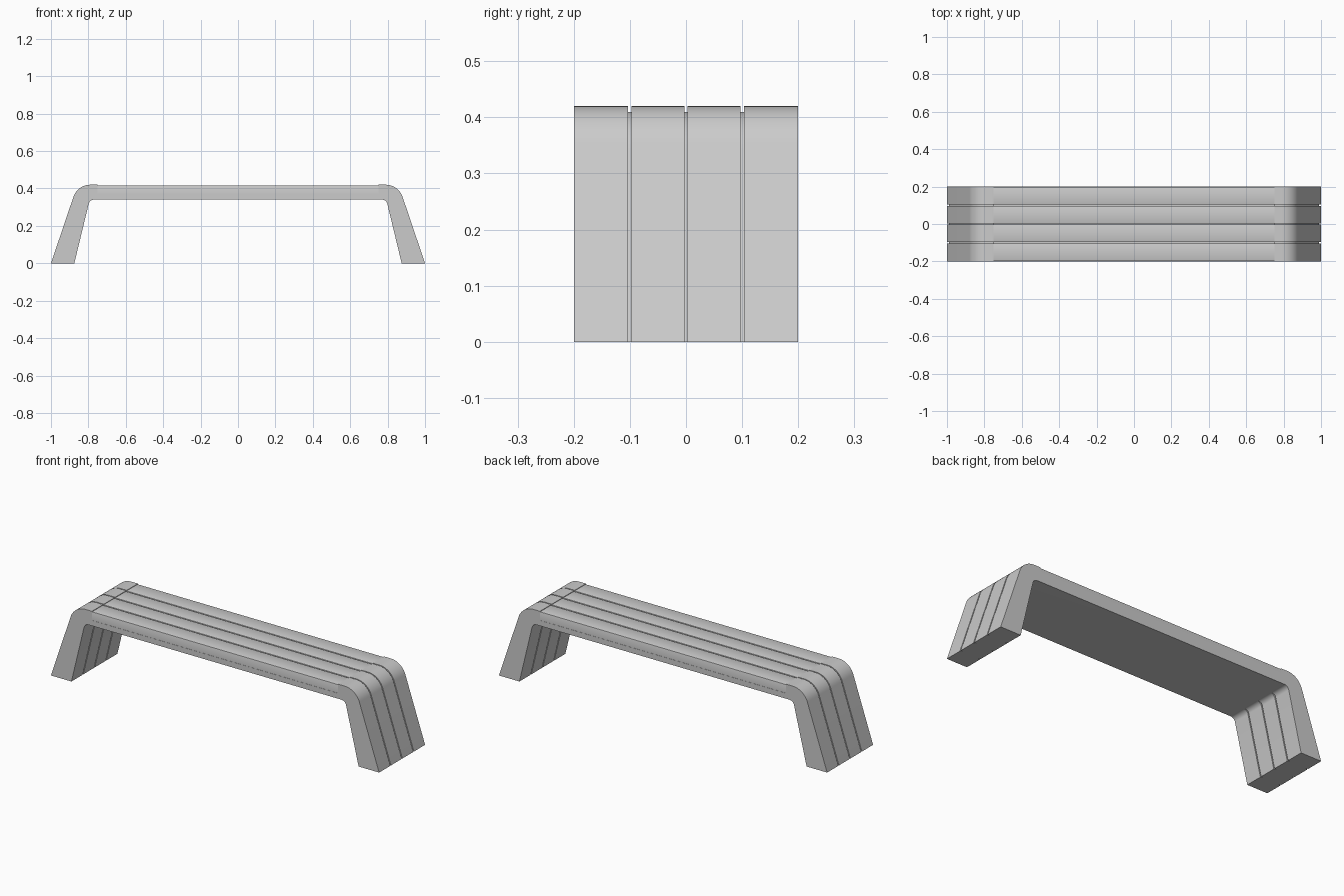
import bpy, bmesh, math
from mathutils import Vector

if "Cube" in bpy.data.objects:
    bpy.data.objects.remove(bpy.data.objects["Cube"])

HALF_W = 0.2
GROOVES = (-0.1, 0.0, 0.1)
GAP = 0.003          # half width of a groove
SEAT_X = 0.75        # half length of the slats


def fillet(a, corner, b, t, n):
    """Circular arc replacing a corner, t = tangent length."""
    a, corner, b = Vector(a), Vector(corner), Vector(b)
    u, v = (a - corner).normalized(), (b - corner).normalized()
    half = u.angle(v) / 2
    r = t * math.tan(half)
    centre = corner + (u + v).normalized() * (t / math.cos(half))
    s, e = corner + u * t - centre, corner + v * t - centre
    ang = s.angle(e)
    return [tuple(centre + (s * math.sin((1 - i / n) * ang) + e * math.sin(i / n * ang)) / math.sin(ang))
            for i in range(n + 1)]


def profile(g):
    """Closed arch outline in x, z, with faces inset by g."""
    inner, foot_in = (0.793 + g, 0.34), (0.875 + g, 0)
    foot_out, outer = (1 - g, 0), (0.858 - 0.7 * g, 0.42 - g)
    half = fillet((0, 0.34), inner, foot_in, 0.022, 6)
    half += [foot_in, foot_out]
    half += fillet(foot_out, outer, (0, 0.42 - g), 0.068, 14)
    half += [(SEAT_X, 0.42 - g), (SEAT_X, 0.37)]
    return half + [(-x, z) for x, z in reversed(half)]


def finish(bm, name):
    bmesh.ops.remove_doubles(bm, verts=bm.verts, dist=1e-5)
    bmesh.ops.dissolve_degenerate(bm, edges=bm.edges, dist=1e-5)
    bmesh.ops.recalc_face_normals(bm, faces=bm.faces)
    me = bpy.data.meshes.new(name)
    bm.to_mesh(me)
    bm.free()
    ob = bpy.data.objects.new(name, me)
    bpy.context.collection.objects.link(ob)
    bpy.ops.object.select_all(action='DESELECT')
    ob.select_set(True)
    bpy.context.view_layer.objects.active = ob
    bpy.ops.object.shade_smooth_by_angle(angle=math.radians(30))
    return ob


# Bent frame: legs and seat base, grooved along the leg faces
full, cut = profile(0), profile(0.01)
stations = [(-HALF_W, full)]
for y in GROOVES:
    stations += [(y - GAP, full), (y - GAP, cut), (y + GAP, cut), (y + GAP, full)]
stations.append((HALF_W, full))
bm = bmesh.new()
rings = [[bm.verts.new((x, y, z)) for x, z in pts] for y, pts in stations]
n = len(full)
for r0, r1 in zip(rings, rings[1:]):
    for i in range(n):
        j = (i + 1) % n
        bm.faces.new((r0[i], r0[j], r1[j], r1[i]))
bm.faces.new(rings[0])
bm.faces.new(rings[-1])
finish(bm, "bench_frame")

# Four seat slats, set slightly below the frame ends
edges = [-HALF_W + 0.001 - GAP, *GROOVES, HALF_W - 0.001 + GAP]
for k, (y0, y1) in enumerate(zip(edges, edges[1:])):
    y0, y1 = y0 + GAP, y1 - GAP
    bm = bmesh.new()
    bmesh.ops.create_cube(bm, size=1)
    for v in bm.verts:
        v.co = (v.co.x * 2 * SEAT_X, (y0 + y1) / 2 + v.co.y * (y1 - y0),
                0.393 + v.co.z * 0.048)
    top = [e for e in bm.edges if all(v.co.z > 0.4 for v in e.verts)
           and abs(e.verts[0].co.y - e.verts[1].co.y) < 1e-4]
    bmesh.ops.bevel(bm, geom=top, offset=0.002, segments=2, profile=0.5, affect='EDGES')
    finish(bm, f"seat_slat_{k + 1}")
